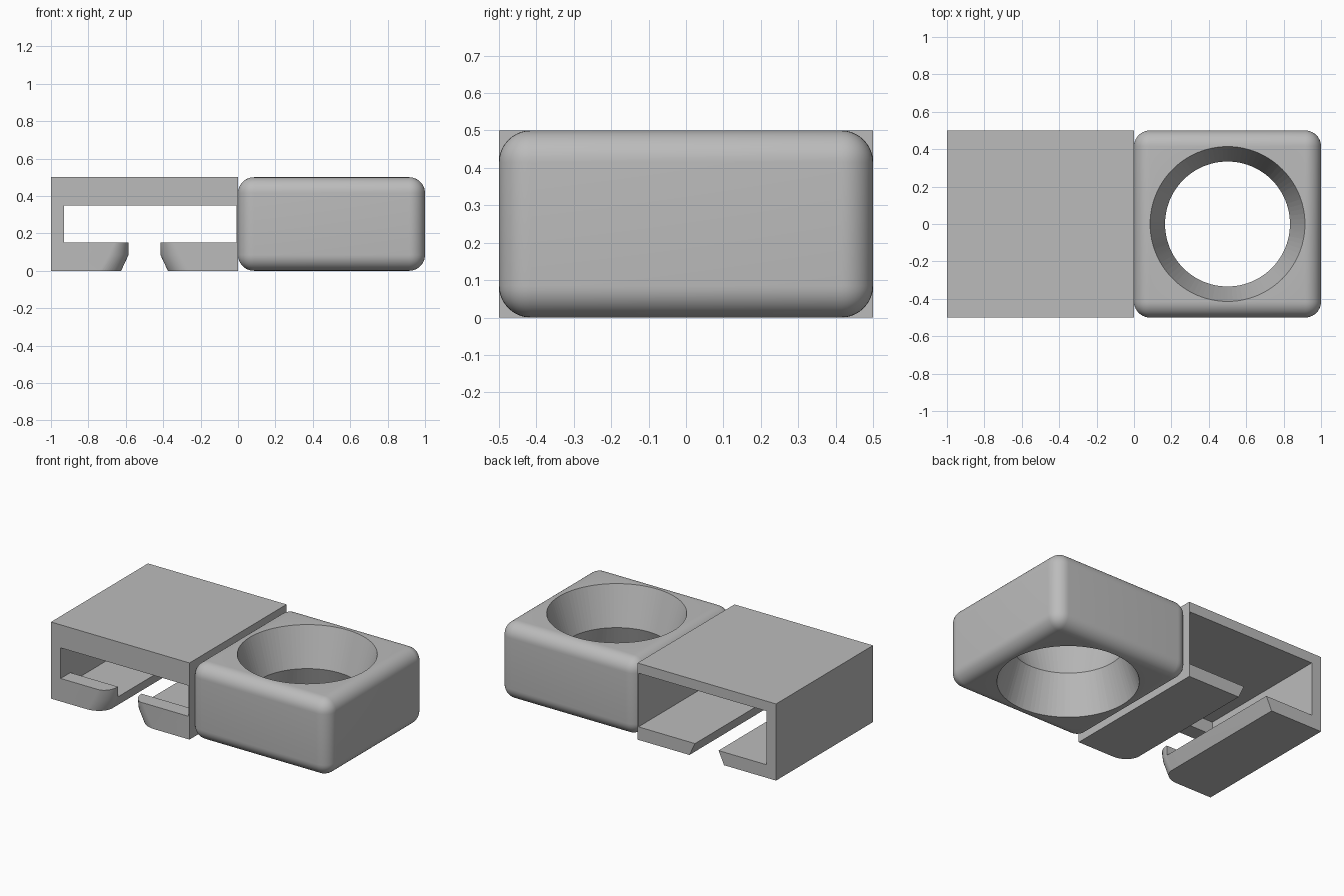
import bpy, bmesh, math
from mathutils import Vector

if "Cube" in bpy.data.objects:
    bpy.data.objects.remove(bpy.data.objects["Cube"])

grey = bpy.data.materials.new("plain_grey")
grey.use_nodes = True
COLOUR = (0.5, 0.5, 0.5, 1)
grey.diffuse_color = COLOUR
grey.node_tree.nodes["Principled BSDF"].inputs["Base Color"].default_value = COLOUR


def finish(name, bm):
    bmesh.ops.recalc_face_normals(bm, faces=bm.faces)
    mesh = bpy.data.meshes.new(name)
    bm.to_mesh(mesh)
    bm.free()
    mesh.materials.append(grey)
    obj = bpy.data.objects.new(name, mesh)
    bpy.context.collection.objects.link(obj)
    return obj


def box(name, low, high):
    bm = bmesh.new()
    bmesh.ops.create_cube(bm, size=1)
    low, high = Vector(low), Vector(high)
    for v in bm.verts:
        v.co = (low + high) / 2 + v.co * (high - low)
    return finish(name, bm)


def loft(name, sections):
    """Skin a list of closed rings with equal point counts and cap the ends."""
    bm = bmesh.new()
    rings = [[bm.verts.new(p) for p in ring] for ring in sections]
    for a, b in zip(rings, rings[1:]):
        for i in range(len(a)):
            j = (i + 1) % len(a)
            bm.faces.new((a[i], a[j], b[j], b[i]))
    bm.faces.new(rings[0])
    bm.faces.new(rings[-1])
    return finish(name, bm)


def apply_modifiers(obj):
    bpy.ops.object.select_all(action="DESELECT")
    bpy.context.view_layer.objects.active = obj
    obj.select_set(True)
    for mod in list(obj.modifiers):
        bpy.ops.object.modifier_apply(modifier=mod.name)
    bpy.ops.object.shade_smooth_by_angle(angle=math.radians(25))


def carve(obj, cutters):
    for cutter in cutters:
        cutter.hide_render = True
        mod = obj.modifiers.new("cut", "BOOLEAN")
        mod.operation = "DIFFERENCE"
        mod.solver = "EXACT"
        mod.object = cutter
    apply_modifiers(obj)
    for cutter in cutters:
        bpy.data.objects.remove(cutter)


# Slotted housing: open cavity behind a narrower front opening
housing = box("slotted_housing", (-1, -0.5, 0), (0, 0.5, 0.5))
cavity = box("cavity_cutter", (-0.93, -0.4, 0.085), (-0.007, 0.6, 0.435))
opening = box("opening_cutter", (-0.93, -0.6, 0.15), (-0.007, -0.3, 0.35))


# Bottom slot: chamfered lips that round outward at the front
def slot_section(y, flare):
    levels = [(-0.017, 0.133, 0.12), (0.085, 0.085, 0.105), (0.2, 0.085, 0.05)]
    side = [(half + spread * flare, z) for half, spread, z in
            [(h, r, z) for z, h, r in levels]]
    return ([(-0.5 + w, y, z) for w, z in side] +
            [(-0.5 - w, y, z) for w, z in reversed(side)])


steps = 14
sections = [slot_section(0.6, 0)]
for i in range(steps + 1):
    a = math.pi / 2 * i / steps
    sections.append(slot_section(-0.4 - 0.1 * math.sin(a), 1 - math.cos(a)))
sections.append(slot_section(-0.52, 1))
carve(housing, [cavity, opening, loft("slot_cutter", sections)])

# Rounded block with a hole that narrows at mid height
block = box("rounded_block", (0, -0.5, 0), (1, 0.5, 0.5))
bevel = block.modifiers.new("round", "BEVEL")
bevel.width = 0.085
bevel.segments = 10
bevel.limit_method = "NONE"
apply_modifiers(block)


def circle(radius, z, count=96):
    return [(0.5 + radius * math.cos(math.tau * i / count),
             radius * math.sin(math.tau * i / count), z) for i in range(count)]


hole = loft("hole_cutter", [circle(0.43, -0.05), circle(0.334, 0.25), circle(0.43, 0.55)])
carve(block, [hole])
